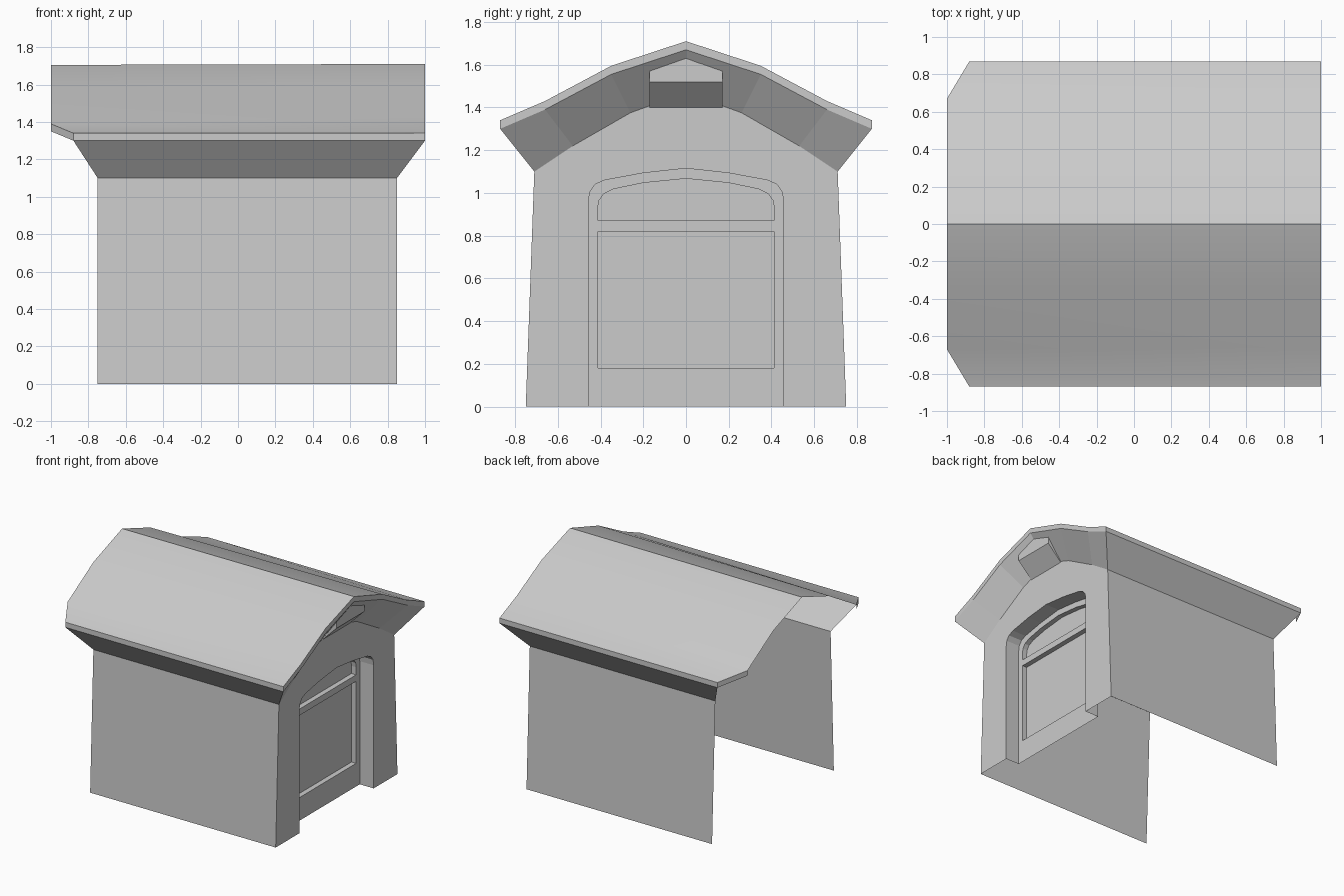
import bpy, bmesh, math
from mathutils import Vector

if "Cube" in bpy.data.objects:
    bpy.data.objects.remove(bpy.data.objects["Cube"])


def build(name, faces, ref, outward=True, smooth=False):
    """Sheet mesh; faces point away from (or toward) ref."""
    bm = bmesh.new()
    for pts in faces:
        bm.faces.new([bm.verts.new(p) for p in pts])
    bmesh.ops.remove_doubles(bm, verts=bm.verts, dist=0.0005)
    for f in bm.faces:
        f.normal_update()
        d = f.normal.dot(f.calc_center_median() - Vector(ref))
        if (d < 0) == outward:
            f.normal_flip()
    me = bpy.data.meshes.new(name)
    bm.to_mesh(me)
    bm.free()
    ob = bpy.data.objects.new(name, me)
    bpy.context.collection.objects.link(ob)
    if smooth:
        for p in me.polygons:
            p.use_smooth = True
        me.set_sharp_from_angle(angle=math.radians(30))
    return ob


def loft(a, b, closed=False):
    n = len(a)
    return [[a[i], a[(i + 1) % n], b[(i + 1) % n], b[i]]
            for i in range(n if closed else n - 1)]


def mirrored(half):
    """Half profile from centre outward -> full profile across y."""
    return [(-y, z) for y, z in reversed(half[1:])] + half


def at(x, prof, dz=0):
    return [(x, y, z + dz) for y, z in prof]


INSIDE = (0, 0, 0.8)
WALL_X, BACK_X, EDGE_X, DOOR_X, PANEL_X = 0.85, -0.75, 1.0, 0.73, 0.69

# Roof sheet with bevelled rear corners
front = mirrored([(0, 1.71), (0.35, 1.595), (0.66, 1.43), (0.87, 1.34)])
rear = mirrored([(0, 1.705), (0.35, 1.58), (0.67, 1.39), (0.87, 1.34)])
rear3 = [(-0.88 if abs(y) > 0.8 else -1.0, y, z) for y, z in rear]
front3 = at(EDGE_X, front)
build("roof", loft(front3, rear3), INSIDE, smooth=True)

# Roof rim: gable edge, eaves and rear corner bevels
T = 0.04
lower = lambda pts: [(x, y, z - T) for x, y, z in pts]
rim = [rear3[1], rear3[0]] + front3 + [rear3[-1], rear3[-2]]
build("roof_rim", loft(rim, lower(rim)), INSIDE)

# Soffit sloping from the rim in to the walls
wall_top = mirrored([(0, 1.47), (0.26, 1.375), (0.53, 1.22), (0.71, 1.10)])
soffit_out = lower([rear3[0]] + front3 + [rear3[-1]])
soffit_in = ([(BACK_X, -0.71, 1.10)] + at(WALL_X, wall_top)
             + [(BACK_X, 0.71, 1.10)])
build("soffit", loft(soffit_out, soffit_in), (0, 0, 1.6))

# Side walls, open at the back
for s, name in ((-1, "side_wall_front"), (1, "side_wall_back")):
    build(name, [[(BACK_X, s * .75, 0), (WALL_X, s * .75, 0),
                  (WALL_X, s * .71, 1.1), (BACK_X, s * .71, 1.1)]], INSIDE)

# Gable wall around the arched doorway
arch = mirrored([(0, 1.115), (0.2, 1.093), (0.38, 1.06), (0.425, 1.04),
                 (0.45, 1.005), (0.457, 0.96), (0.457, 0.0)])
outline = [(-0.75, 0)] + wall_top + [(0.75, 0)] + arch[::-1]
build("gable_wall", [at(WALL_X, outline)], INSIDE)
build("doorway_reveal", loft(at(WALL_X, arch), at(DOOR_X, arch)),
      (0.79, 0, 0.5), outward=False)

# Door frame: arch head, rails and stiles
head = mirrored([(0, 1.067), (0.2, 1.047), (0.34, 1.018), (0.385, 0.995),
                 (0.407, 0.965), (0.413, 0.93), (0.413, 0.87)])
arch_head = [(-0.457, 0.87)] + arch[1:-1] + [(0.457, 0.87)]


def rect(y0, y1, z0, z1):
    return [(y0, z0), (y1, z0), (y1, z1), (y0, z1)]


pane = rect(-0.413, 0.413, 0.18, 0.82)
pieces = [arch_head + head[::-1], rect(-.457, .457, .82, .87),
          rect(-.457, -.413, .18, .82), rect(.413, .457, .18, .82),
          rect(-.457, .457, 0, .18)]
build("door_frame", [at(DOOR_X, p) for p in pieces], INSIDE)

# Sunken door panels
for name, prof, mid in (("upper_panel", head, 0.95), ("lower_panel", pane, 0.5)):
    build(name, [at(PANEL_X, prof)]
          + loft(at(DOOR_X, prof), at(PANEL_X, prof), True),
          (DOOR_X, 0, mid), outward=False)

# Ridge beam end under the gable
face = [(0.97, -.17, 1.52), (0.97, .17, 1.52), (0.97, .17, 1.57),
        (0.97, 0, 1.63), (0.97, -.17, 1.57)]
foot = [(0.85, -.17, 1.40), (0.85, .17, 1.40)]
sides = [[face[0], face[4], (0.85, -.17, 1.41), foot[0]],
         [face[1], face[2], (0.85, .17, 1.41), foot[1]]]
build("ridge_beam", [face, [face[0], face[1], foot[1], foot[0]]] + sides,
      (0.9, 0, 1.51))
